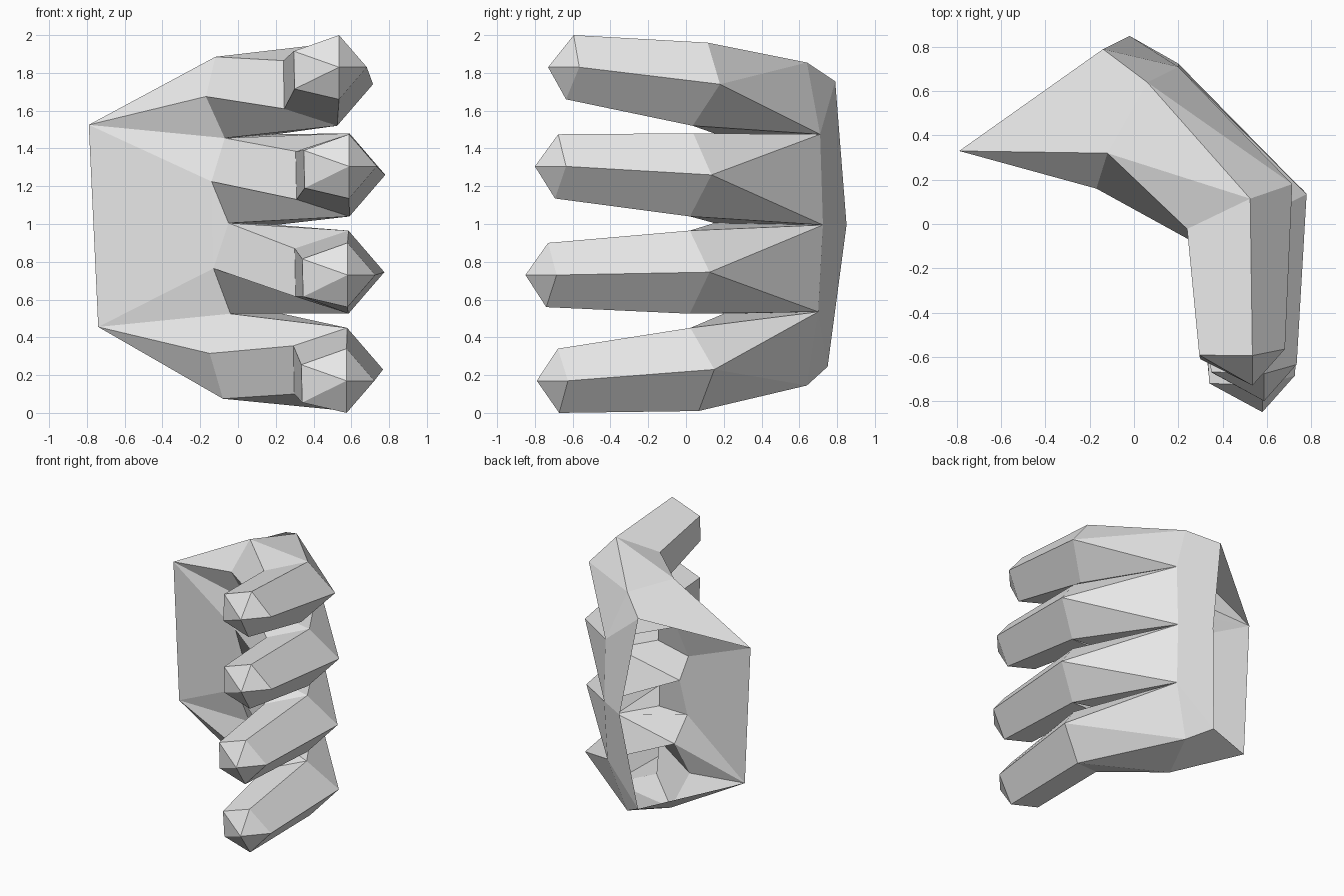
import bpy, bmesh
from mathutils import Vector

if "Cube" in bpy.data.objects:
    bpy.data.objects.remove(bpy.data.objects["Cube"])

grey = bpy.data.materials.new("light_grey")
grey.diffuse_color = (0.8, 0.8, 0.8, 1)
grey.use_nodes = True
grey.node_tree.nodes["Principled BSDF"].inputs["Base Color"].default_value = grey.diffuse_color

bm = bmesh.new()


def verts(points):
    return [bm.verts.new(p) for p in points]


def face(*vs):
    bm.faces.new(vs)


# Landmarks of the hand, listed from top to bottom
outer_web = verts([(.06, .64, 1.86), (.2, .71, 1.48), (.2, .725, 1.0),
                   (.19, .70, .54), (.06, .64, .15)])
inner_web = verts([(-.12, .32, 1.89), (-.07, .22, 1.46), (-.05, .15, 1.01),
                   (-.04, .2, .53), (-.08, .3, .08)])
pads = verts([(-.17, .16, 1.68), (-.14, .17, 1.23), (-.13, .17, .77), (-.15, .17, .32)])
back = verts([(-.14, .79, 1.76), (-.02, .85, 1.0), (-.11, .75, .25)])
wrist = verts([(-.79, .33, 1.53), (-.74, .33, .46)])

# Cross-sections: top, outer, bottom, inner low, inner high
BEND = [(0, 0, .22), (.19, .105, 0), (0, 0, -.22), (-.28, -.12, -.13), (-.285, -.12, .125)]
TIP = [(0, .12, .17), (.147, .165, 0), (0, .11, -.17), (-.235, .13, -.115), (-.24, .13, .085)]


def ring(centre, shape, tilt):
    return verts([Vector(centre) + Vector((x, y + tilt * z, z)) for x, y, z in shape])


def finger(i, bend_centre, apex, tilt, flip=False):
    bend = ring(bend_centre, BEND, tilt)
    tip = ring(apex, TIP, tilt / 2)
    point = bm.verts.new(apex)
    # outer segment and pointed end
    for a in range(5):
        b = (a + 1) % 5
        face(bend[a], bend[b], tip[b], tip[a])
        face(tip[a], tip[b], point)
    # base segment running into the hand
    top, out, bottom, low, high = bend
    uo, do = outer_web[i], outer_web[i + 1]
    ui, di, pad = inner_web[i], inner_web[i + 1], pads[i]
    face(out, uo, do)
    face(top, uo, out)
    face(out, do, bottom)
    face(top, ui, uo)
    face(bottom, do, di)
    if flip:
        face(ui, top, high, pad)
        face(pad, high, low, di)
        face(di, low, bottom)
    else:
        face(top, high, ui)
        face(ui, high, low, pad)
        face(pad, low, bottom, di)


finger(0, (.525, .075, 1.745), (.535, -.73, 1.835), .18)
finger(1, (.59, .03, 1.265), (.588, -.80, 1.31), .04)
finger(2, (.585, .02, .75), (.58, -.85, .735), 0)
finger(3, (.578, .045, .235), (.575, -.79, .175), -.1, flip=True)

# Palm
wt, wb = wrist
face(wt, inner_web[0], pads[0])
face(wt, pads[0], inner_web[1])
face(wt, inner_web[1], pads[1])
face(wt, pads[1], pads[2], wb)
face(pads[1], inner_web[2], pads[2])
face(wb, pads[2], inner_web[3])
face(wb, inner_web[3], pads[3])
face(wb, pads[3], inner_web[4])

# Back of the hand and its two edges; the wrist side stays open
face(wt, back[0], outer_web[0], inner_web[0])
face(outer_web[0], back[0], outer_web[1])
face(outer_web[1], back[0], back[1], outer_web[2])
face(outer_web[2], back[1], back[2], outer_web[3])
face(outer_web[3], back[2], outer_web[4])
face(back[2], wb, inner_web[4], outer_web[4])

bmesh.ops.recalc_face_normals(bm, faces=bm.faces)
# make sure the back of the hand faces +y
bm.faces.ensure_lookup_table()
bm.normal_update()
back_face = [f for f in bm.faces if back[1] in f.verts][0]
if back_face.normal.y < 0:
    bmesh.ops.reverse_faces(bm, faces=bm.faces)
low_z = min(v.co.z for v in bm.verts)
for v in bm.verts:
    v.co.z -= low_z

mesh = bpy.data.meshes.new("curled_hand")
bm.to_mesh(mesh)
bm.free()
mesh.materials.append(grey)
hand = bpy.data.objects.new("curled_hand", mesh)
bpy.context.collection.objects.link(hand)
